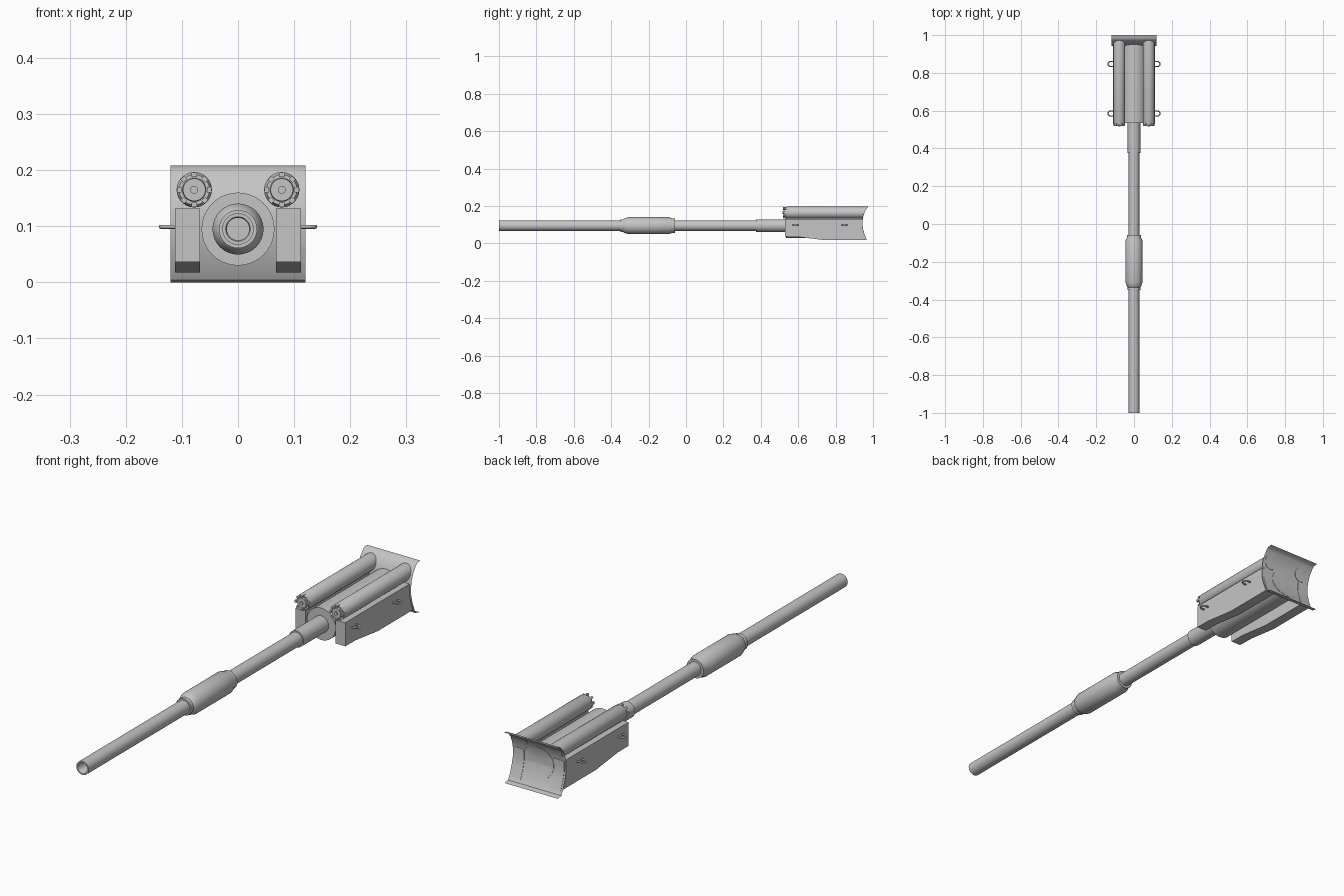
import bpy, bmesh, math
from mathutils import Matrix, Vector

if "Cube" in bpy.data.objects:
    bpy.data.objects.remove(bpy.data.objects["Cube"])

grey = bpy.data.materials.new("steel_grey")
grey.diffuse_color = (0.56, 0.56, 0.56, 1)
grey.use_nodes = True
grey.node_tree.nodes["Principled BSDF"].inputs["Base Color"].default_value = grey.diffuse_color

AXIS_Z = 0.095
# rear shield side profile as (z, y)
SHIELD = [(0.0, 0.995), (0.004, 0.973), (0.02, 0.964), (0.057, 0.95), (0.09, 0.942),
          (0.125, 0.942), (0.15, 0.947), (0.175, 0.957), (0.198, 0.974), (0.204, 0.981), (0.208, 1.0)]


def shield_y(z):
    for (z0, y0), (z1, y1) in zip(SHIELD, SHIELD[1:]):
        if z <= z1:
            return y0 + (y1 - y0) * (z - z0) / (z1 - z0)
    return SHIELD[-1][1]


def finish(bm, name, angle=35, normals=True):
    bmesh.ops.remove_doubles(bm, verts=bm.verts, dist=1e-5)
    if normals:
        bmesh.ops.recalc_face_normals(bm, faces=bm.faces)
    me = bpy.data.meshes.new(name)
    bm.to_mesh(me)
    bm.free()
    for p in me.polygons:
        p.use_smooth = True
    me.set_sharp_from_angle(angle=math.radians(angle))
    me.materials.append(grey)
    ob = bpy.data.objects.new(name, me)
    bpy.context.collection.objects.link(ob)
    return ob


def lathe(bm, prof, x=0, z=AXIS_Z, n=32):
    """Revolve (y, radius) points about a line along y; rear ends follow the shield."""
    rings = []
    for y, r in prof:
        ring = []
        for i in range(n):
            a = 2 * math.pi * i / n
            v = Vector((x + r * math.cos(a), y, z + r * math.sin(a)))
            if y > 0.9:
                v.y = shield_y(v.z) + 0.0015
            ring.append(bm.verts.new(v))
        rings.append(ring)
    for a, b in zip(rings, rings[1:]):
        for i in range(n):
            j = (i + 1) % n
            bm.faces.new((a[i], a[j], b[j], b[i]))


# barrel with bore, mid sleeve and rear collar
bm = bmesh.new()
lathe(bm, [(-0.94, 0), (-0.94, 0.02), (-0.997, 0.02), (-1.0, 0.022), (-1.0, 0.028),
           (-0.35, 0.028), (-0.35, 0.034), (-0.335, 0.034), (-0.33, 0.038), (-0.308, 0.0455),
           (-0.09, 0.0455), (-0.072, 0.038), (-0.058, 0.038), (-0.058, 0.028),
           (0.375, 0.028), (0.375, 0.0335), (0.54, 0.0335)])
finish(bm, "barrel")

# central recoil housing
bm = bmesh.new()
lathe(bm, [(0.535, 0.03), (0.535, 0.065), (0.95, 0.065), (0.95, 0.045), (0.95, 0.02), (0.95, 0)], n=40)
finish(bm, "recoil_housing")

# curved rear shield, a thin sheet
bm = bmesh.new()
rows = [[bm.verts.new((x, y, z)) for x in (-0.12, 0.12)] for z, y in SHIELD]
for a, b in zip(rows, rows[1:]):
    bm.faces.new((a[0], a[1], b[1], b[0]))
finish(bm, "rear_shield", normals=False)

for s, side in ((-1, "left"), (1, "right")):
    # upper recoil tube with stepped cap and lugs
    cx, cz = s * 0.078, 0.165
    bm = bmesh.new()
    lathe(bm, [(0.515, 0), (0.515, 0.007), (0.52, 0.007), (0.52, 0.02), (0.53, 0.021),
               (0.53, 0.027), (0.54, 0.0315), (0.95, 0.0315), (0.95, 0.015), (0.95, 0)], cx, cz, 28)
    finish(bm, side + "_recoil_tube")
    bm = bmesh.new()
    for i in range(8):
        a = math.pi * i / 4
        m = (Matrix.Translation((cx, 0.53, cz)) @ Matrix.Rotation(a, 4, 'Y')
             @ Matrix.Translation((0.0265, 0, 0)) @ Matrix.Diagonal((0.008, 0.022, 0.009, 1)))
        bmesh.ops.create_cube(bm, size=1, matrix=m)
    finish(bm, side + "_tube_lugs")

    # side box with sloped underside, trimmed to the shield
    outline = [(0.53, 0.132), (0.53, 0.036), (0.6, 0.035), (0.74, 0.018)]
    outline += [(shield_y(z) + 0.0015, z) for z in (0.018, 0.057, 0.09, 0.132)]
    bm = bmesh.new()
    f = bm.faces.new([bm.verts.new((s * 0.068, y, z)) for y, z in outline])
    ext = bmesh.ops.extrude_face_region(bm, geom=[f])
    bmesh.ops.translate(bm, vec=(s * 0.044, 0, 0),
                        verts=[g for g in ext["geom"] if isinstance(g, bmesh.types.BMVert)])
    bm.faces.ensure_lookup_table()
    if not any(abs(p.normal.x) > 0.9 and abs(p.calc_center_median().x) < 0.07 for p in bm.faces):
        bm.faces.new([v for v in bm.verts if abs(v.co.x) < 0.07])
    finish(bm, side + "_side_box")

    # lifting loops bent from round bar
    for y0, place in ((0.585, "front"), (0.847, "rear")):
        path = [(0.108, y0 - 0.013)]
        path += [(0.125 + 0.013 * math.sin(t), y0 - 0.013 * math.cos(t))
                 for t in [math.pi * k / 10 for k in range(11)]]
        path += [(0.108, y0 + 0.013)]
        cu = bpy.data.curves.new(side + "_" + place + "_loop", 'CURVE')
        cu.dimensions = '3D'
        cu.bevel_depth = 0.0035
        cu.bevel_resolution = 2
        sp = cu.splines.new('POLY')
        sp.points.add(len(path) - 1)
        for p, (x, y) in zip(sp.points, path):
            p.co = (s * x, y, 0.099, 1)
        cu.materials.append(grey)
        ob = bpy.data.objects.new(cu.name, cu)
        bpy.context.collection.objects.link(ob)
